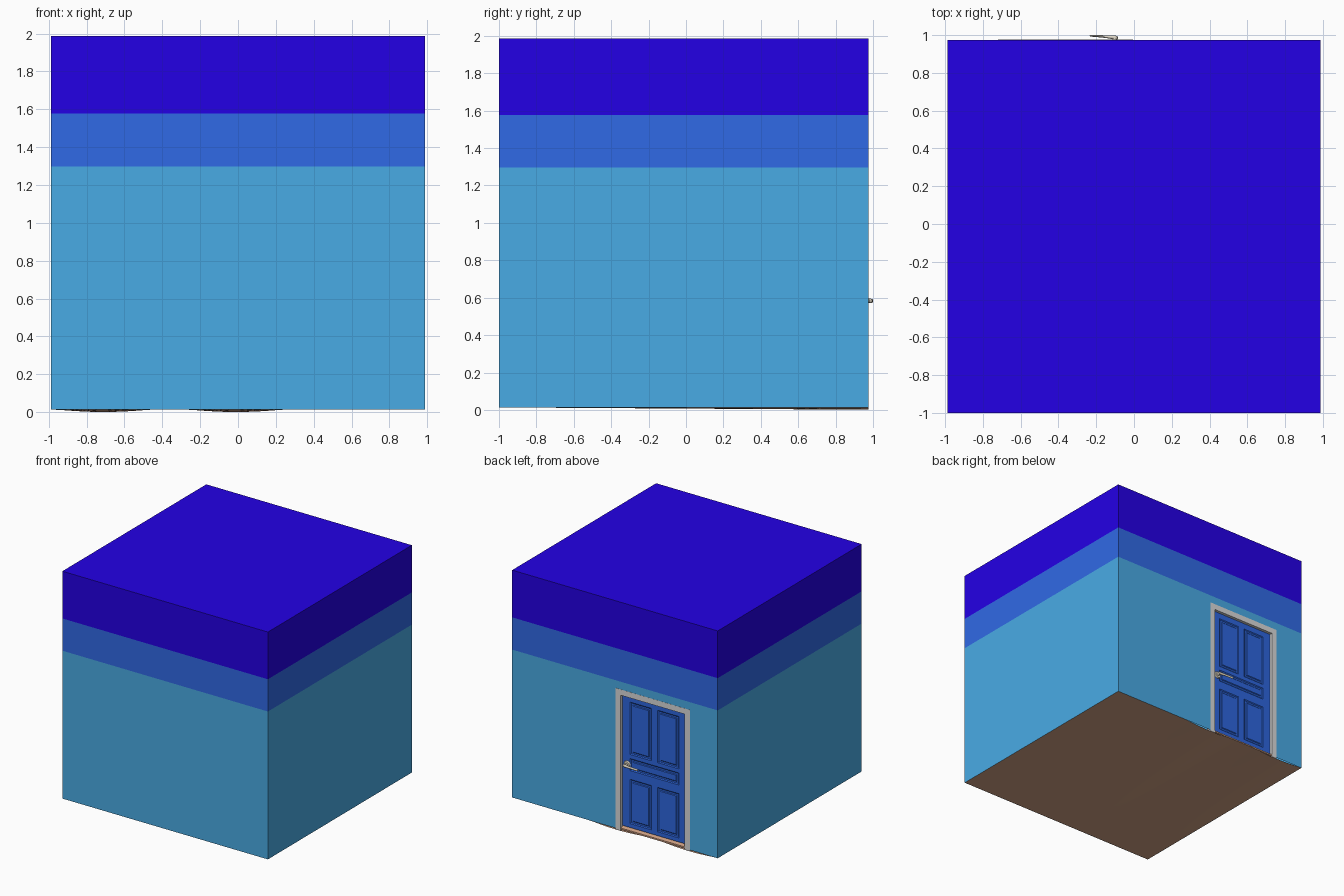
import bpy, bmesh, math
from mathutils import Vector, Matrix

if "Cube" in bpy.data.objects:
    bpy.data.objects.remove(bpy.data.objects["Cube"])


def material(name, r, g, b):
    m = bpy.data.materials.new(name)
    lin = [((c / 255 + 0.055) / 1.055) ** 2.4 if c > 10 else c / 255 / 12.92 for c in (r, g, b)]
    m.diffuse_color = (*lin, 1)
    m.use_nodes = True
    m.node_tree.nodes["Principled BSDF"].inputs["Base Color"].default_value = m.diffuse_color
    return m


LIGHT = material("light_blue", 73, 171, 229)
MID = material("mid_blue", 48, 106, 230)
DEEP = material("deep_blue", 36, 0, 229)
DOOR = material("door_blue", 45, 102, 222)
FRAME = material("frame_grey", 217, 217, 217)
FLOOR = material("floor_brown", 212, 164, 134)
METAL = material("handle_metal", 225, 217, 200)


def finish(name, bm, *mats, smooth=False):
    me = bpy.data.meshes.new(name)
    bm.to_mesh(me)
    bm.free()
    ob = bpy.data.objects.new(name, me)
    bpy.context.collection.objects.link(ob)
    for m in mats:
        me.materials.append(m)
    if smooth:
        bpy.context.view_layer.objects.active = ob
        ob.select_set(True)
        bpy.ops.object.shade_smooth_by_angle(angle=math.radians(40))
        ob.select_set(False)
    return ob


def add_box(bm, x0, x1, y0, y1, z0, z1):
    mat = Matrix.Translation(((x0 + x1) / 2, (y0 + y1) / 2, (z0 + z1) / 2)) @ \
        Matrix.Diagonal((x1 - x0, y1 - y0, z1 - z0, 1))
    return bmesh.ops.create_cube(bm, size=1, matrix=mat)


W = 0.9875                      # half width of room
BACK = 0.975                    # back wall plane
FX0, FX1, FTOP = -0.72, -0.005, 1.23   # door frame outline
FW = 0.05                       # frame width
CX = (FX0 + FX1) / 2

# Room shell: banded walls and ceiling, opening for the door, no bottom
bm = bmesh.new()
add_box(bm, -W, W, -1, BACK, 0.013, 1.987)
for axis, cuts in (((0, 0, 1), (FTOP, 1.297, 1.577)), ((1, 0, 0), (FX0, FX1))):
    for c in cuts:
        bmesh.ops.bisect_plane(bm, geom=bm.verts[:] + bm.edges[:] + bm.faces[:],
                               plane_co=Vector(axis) * c, plane_no=axis)
gone = []
for f in bm.faces:
    c = f.calc_center_median()
    f.material_index = 0 if c.z < 1.297 else 1 if c.z < 1.577 else 2
    if f.normal.z < -0.9 or (f.normal.y > 0.9 and FX0 < c.x < FX1 and c.z < FTOP):
        gone.append(f)
bmesh.ops.delete(bm, geom=gone, context='FACES')
finish("room_walls", bm, LIGHT, MID, DEEP)

# Floor sheet, dipping gently toward the two door posts
bm = bmesh.new()
bmesh.ops.create_grid(bm, x_segments=48, y_segments=12, size=1)
for v in bm.verts:
    x, t = v.co.x * W, (v.co.y + 1) / 2
    dip = sum(max(0, math.cos((x - p) / 0.25 * math.pi / 2)) if abs(x - p) < 0.25 else 0
              for p in (-0.71, -0.01))
    v.co = (x, -1 + t * (BACK + 1), 0.0135 - 0.0125 * t * dip)
bmesh.ops.reverse_faces(bm, faces=bm.faces[:])
finish("floor", bm, FLOOR, smooth=True)

# Door frame: two posts and a lintel
bm = bmesh.new()
for a in (FX0, FX1 - FW):
    add_box(bm, a, a + FW, 0.93, BACK + 0.001, 0.003, FTOP)
add_box(bm, FX0 + FW, FX1 - FW, 0.93, BACK + 0.001, FTOP - FW, FTOP)
finish("door_frame", bm, FRAME)

FACE = BACK - 0.025             # recessed front plane of the door
half = (FX1 - FX0) / 2 - FW

# Sloping threshold under the door
bm = bmesh.new()
add_box(bm, CX - half, CX + half, 0.90, BACK - 0.002, 0.0135, 0.042)
for v in bm.verts:
    if v.co.y > 0.95 and v.co.z > 0.03:
        v.co.z = 0.026
finish("threshold", bm, FLOOR)

# Door leaf: front grid with five moulded panels
xs = [-half, -0.235, -0.03, 0.03, 0.235, half]
zs = [0.04, 0.075, 0.46, 0.535, 0.64, 0.675, 1.13, FTOP - FW]
bm = bmesh.new()
grid = [[bm.verts.new((CX + x, FACE, z)) for x in xs] for z in zs]
cell = {}
for j in range(len(zs) - 1):
    for i in range(len(xs) - 1):
        cell[i, j] = bm.faces.new((grid[j][i], grid[j + 1][i], grid[j + 1][i + 1], grid[j][i + 1]))
bm.normal_update()
panels = [[cell[1, 1]], [cell[3, 1]], [cell[1, 5]], [cell[3, 5]],
          [cell[1, 3], cell[2, 3], cell[3, 3]]]
for p in panels:
    for thick, depth in ((0.008, -0.006), (0.014, 0.0), (0.006, 0.005)):
        bmesh.ops.inset_region(bm, faces=p, thickness=thick, depth=depth, use_even_offset=True)
        bm.normal_update()
add_box(bm, CX - half, CX + half, 0.91, 0.935, zs[0], zs[-1])
finish("door_leaf", bm, DOOR)

# Handle: rosette, stem and tapered lever
HX, HZ = -0.102, 0.583
bm = bmesh.new()
for r1, r2, y0, y1 in ((0.032, 0.027, FACE, FACE + 0.012), (0.012, 0.012, FACE, 0.99)):
    mat = Matrix.Translation((HX, (y0 + y1) / 2, HZ)) @ Matrix.Rotation(-math.pi / 2, 4, 'X')
    bmesh.ops.create_cone(bm, cap_ends=True, segments=20, radius1=r1, radius2=r2,
                          depth=y1 - y0, matrix=mat)
finish("handle_rosette", bm, METAL, smooth=True)

bm = bmesh.new()
rings = []
for x, y, ry, rz in ((-0.084, 0.984, 0.004, 0.006), (-0.090, 0.986, 0.010, 0.012),
                     (-0.110, 0.988, 0.010, 0.012), (-0.150, 0.992, 0.007, 0.010),
                     (-0.200, 0.995, 0.005, 0.010), (-0.228, 0.996, 0.004, 0.010),
                     (-0.235, 0.997, 0.002, 0.005)):
    rings.append([bm.verts.new((x, y + ry * math.cos(k * math.pi / 6),
                                HZ + rz * math.sin(k * math.pi / 6))) for k in range(12)])
for a, b in zip(rings, rings[1:]):
    for k in range(12):
        bm.faces.new((a[k], a[(k + 1) % 12], b[(k + 1) % 12], b[k]))
bm.faces.new(rings[0])
bm.faces.new(rings[-1])
bmesh.ops.recalc_face_normals(bm, faces=bm.faces[:])
finish("handle_lever", bm, METAL, smooth=True)
